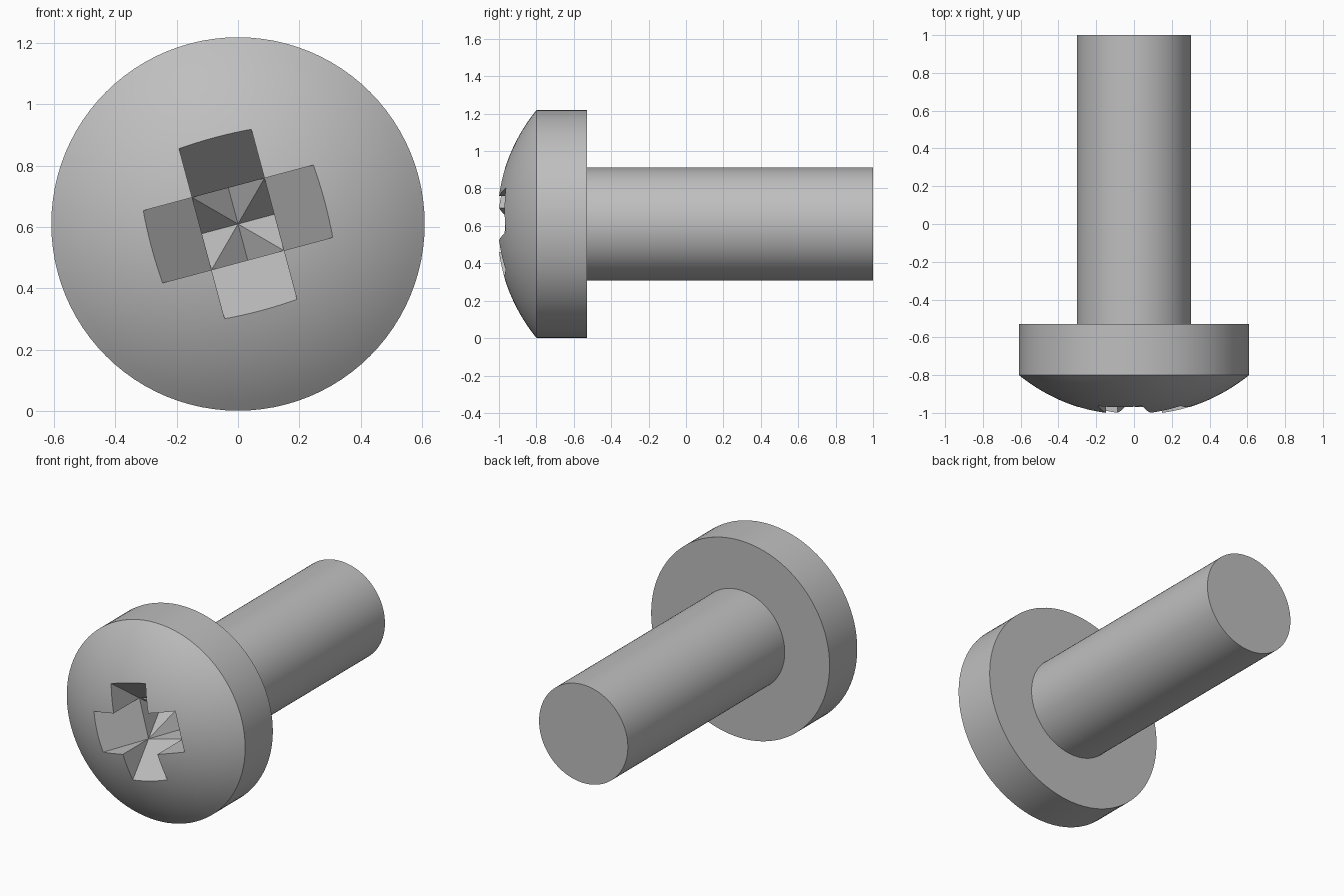
import bpy, bmesh, math
from mathutils import Vector, Matrix

AXIS_Z = 0.61
HEAD_R, SHAFT_R = 0.609, 0.303
BACK, HEAD_BACK, RIM, TIP = 1.0, -0.53, -0.8, -1.015

if "Cube" in bpy.data.objects:
    bpy.data.objects.remove(bpy.data.objects["Cube"], do_unlink=True)

steel = bpy.data.materials.new("steel grey")
grey = (0.52, 0.52, 0.52, 1)
steel.use_nodes = True
steel.diffuse_color = grey
steel.node_tree.nodes["Principled BSDF"].inputs["Base Color"].default_value = grey


def finish(name, bm):
    bmesh.ops.recalc_face_normals(bm, faces=bm.faces)
    mesh = bpy.data.meshes.new(name)
    bm.to_mesh(mesh)
    bm.free()
    mesh.materials.append(steel)
    obj = bpy.data.objects.new(name, mesh)
    bpy.context.collection.objects.link(obj)
    return obj


def select(obj):
    bpy.ops.object.select_all(action='DESELECT')
    obj.select_set(True)
    bpy.context.view_layer.objects.active = obj


def lathe(name, profile, steps=96):
    """Revolve (radius, y) points around the screw axis."""
    bm = bmesh.new()
    verts = [bm.verts.new((r, y, AXIS_Z)) for r, y in profile]
    edges = [bm.edges.new(pair) for pair in zip(verts, verts[1:])]
    bmesh.ops.spin(bm, geom=verts + edges, cent=(0, 0, AXIS_Z), axis=(0, 1, 0),
                   angle=math.tau, steps=steps, use_merge=True)
    bmesh.ops.remove_doubles(bm, verts=bm.verts, dist=1e-5)
    # Close the flat ends with single faces
    bmesh.ops.holes_fill(bm, edges=[e for e in bm.edges if e.is_boundary], sides=0)
    return finish(name, bm)


def slot_cutter(name, turn, half=0.122, depth=-0.59, slope=1.3, front=-1.1):
    """V-shaped prism for one slot of the cross recess."""
    reach = (depth - front) / slope
    bm = bmesh.new()
    section = [(0, depth), (-reach, front), (reach, front)]
    face = bm.faces.new([bm.verts.new((-half, y, v)) for v, y in section])
    new = bmesh.ops.extrude_face_region(bm, geom=[face])["geom"]
    bmesh.ops.translate(bm, vec=(2 * half, 0, 0),
                        verts=[g for g in new if isinstance(g, bmesh.types.BMVert)])
    place = Matrix.Translation(Vector((0, 0, AXIS_Z))) @ Matrix.Rotation(turn, 4, 'Y')
    bmesh.ops.transform(bm, matrix=place, verts=bm.verts)
    obj = finish(name, bm)
    obj.hide_render = True
    return obj


# Domed head: spherical cap, straight rim, flat underside
rise = RIM - TIP
ball = (HEAD_R ** 2 + rise ** 2) / (2 * rise)
sweep = math.asin(HEAD_R / ball)
rings = 16
dome = [(ball * math.sin(sweep * i / rings),
         TIP + ball * (1 - math.cos(sweep * i / rings))) for i in range(rings + 1)]
head = lathe("screw_head", dome + [(HEAD_R, HEAD_BACK), (0, HEAD_BACK)])

# Cross recess, turned slightly about the axis
for i in range(2):
    cutter = slot_cutter(f"slot_cutter_{i + 1}", math.radians(-15 + 90 * i))
    cut = head.modifiers.new("slot", 'BOOLEAN')
    cut.operation = 'DIFFERENCE'
    cut.solver = 'EXACT'
    cut.object = cutter
    select(head)
    bpy.ops.object.modifier_apply(modifier=cut.name)
    bpy.data.objects.remove(cutter, do_unlink=True)

# Plain round shaft
shaft = lathe("screw_shaft", [(SHAFT_R, HEAD_BACK - 0.01), (SHAFT_R, BACK)])

for part in (head, shaft):
    select(part)
    bpy.ops.object.shade_smooth_by_angle(angle=math.radians(25))
